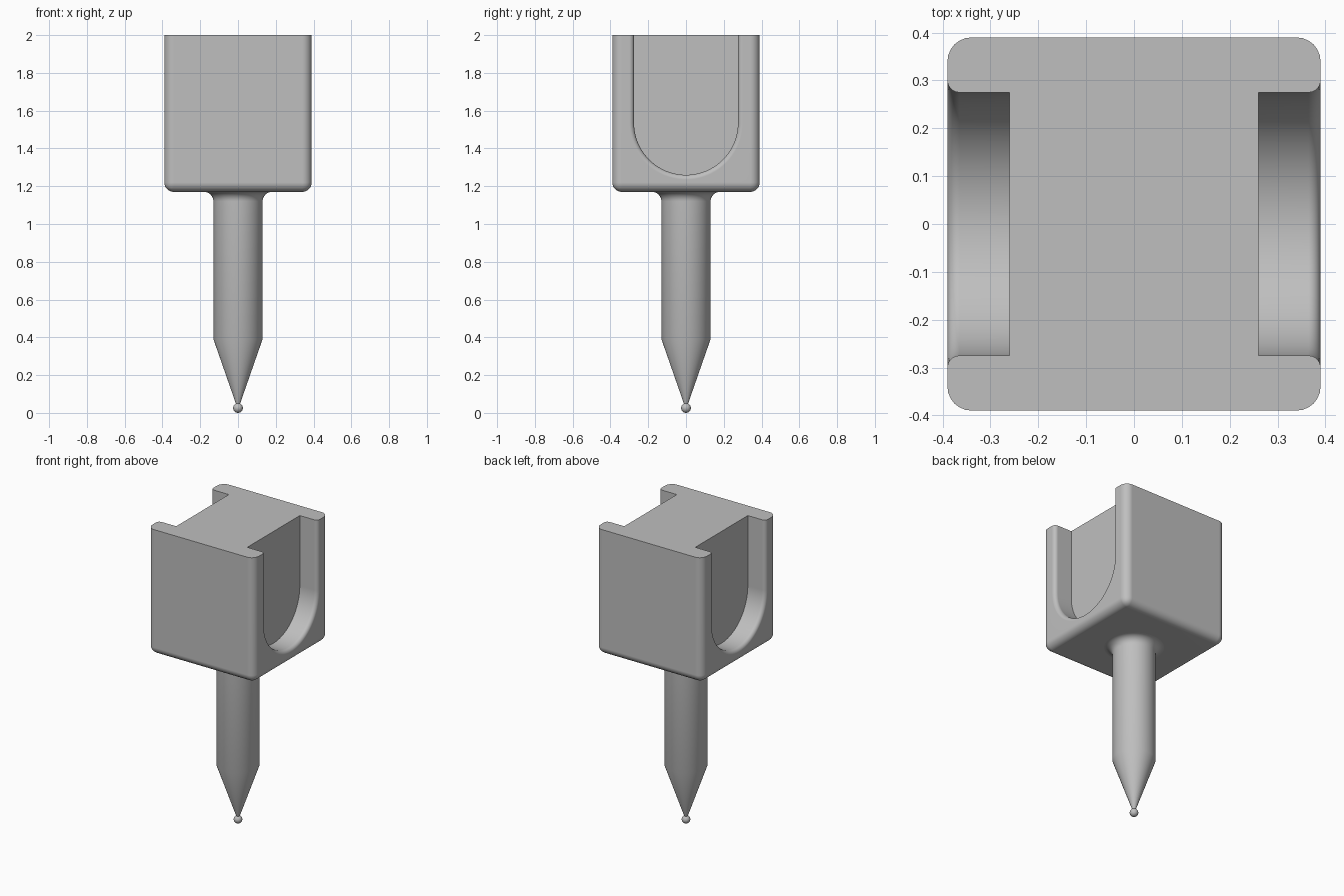
import bpy, bmesh, math

if "Cube" in bpy.data.objects:
    bpy.data.objects.remove(bpy.data.objects["Cube"], do_unlink=True)

HALF, TOP, BOTTOM = 0.39, 2.0, 1.17
SLOT_R, SLOT_Z, SLOT_X, LIP = 0.275, 1.535, 0.26, 0.025

grey = bpy.data.materials.new("plain grey")
grey.use_nodes = True
grey.diffuse_color = (0.52, 0.52, 0.52, 1)
grey.node_tree.nodes["Principled BSDF"].inputs["Base Color"].default_value = (0.52, 0.52, 0.52, 1)


def make_object(name, bm):
    bmesh.ops.recalc_face_normals(bm, faces=bm.faces)
    mesh = bpy.data.meshes.new(name)
    bm.to_mesh(mesh)
    bm.free()
    mesh.materials.append(grey)
    obj = bpy.data.objects.new(name, mesh)
    bpy.context.collection.objects.link(obj)
    return obj


def activate(obj):
    bpy.ops.object.select_all(action='DESELECT')
    obj.select_set(True)
    bpy.context.view_layer.objects.active = obj


def smooth(obj):
    activate(obj)
    bpy.ops.object.shade_smooth_by_angle(angle=math.radians(30))


def lathe(name, profile, steps=64):
    bm = bmesh.new()
    verts = [bm.verts.new((r, 0, z)) for r, z in profile]
    edges = [bm.edges.new(pair) for pair in zip(verts, verts[1:])]
    bmesh.ops.spin(bm, geom=verts + edges, cent=(0, 0, 0), axis=(0, 0, 1),
                   angle=math.tau, steps=steps, use_duplicate=False)
    bmesh.ops.remove_doubles(bm, verts=bm.verts, dist=1e-5)
    obj = make_object(name, bm)
    smooth(obj)
    return obj


def slot_cutter(side):
    # U-shaped prism whose mouth flares out into a rounded lip
    rings = [(SLOT_X, 0)]
    for i in range(7):
        t = math.pi / 2 * i / 6
        rings.append((HALF - LIP + LIP * math.sin(t), LIP * (1 - math.cos(t))))
    rings.append((HALF + 0.1, LIP))
    bm = bmesh.new()
    loops = []
    for x, grow in rings:
        r = SLOT_R + grow
        outline = [(r, TOP + 0.1)]
        for i in range(41):
            a = math.pi * i / 40
            outline.append((r * math.cos(a), SLOT_Z - r * math.sin(a)))
        outline.append((-r, TOP + 0.1))
        loops.append([bm.verts.new((side * x, y, z)) for y, z in outline])
    for a, b in zip(loops, loops[1:]):
        for i in range(len(a)):
            j = (i + 1) % len(a)
            bm.faces.new((a[i], a[j], b[j], b[i]))
    bm.faces.new(loops[0])
    bm.faces.new(loops[-1])
    cutter = make_object("slot_cutter", bm)
    cutter.hide_render = True
    return cutter


# Block: rounded everywhere except around its flat top
bm = bmesh.new()
bmesh.ops.create_cube(bm, size=1)
for v in bm.verts:
    v.co = (v.co.x * 2 * HALF, v.co.y * 2 * HALF, TOP if v.co.z > 0 else BOTTOM)
rounded = [e for e in bm.edges if any(v.co.z < TOP - 0.1 for v in e.verts)]
bmesh.ops.bevel(bm, geom=rounded, offset=0.05, segments=6, profile=0.5, affect='EDGES')
block = make_object("block", bm)

# Slots on both sides, open at the top
for side in (-1, 1):
    cutter = slot_cutter(side)
    cut = block.modifiers.new("slot", 'BOOLEAN')
    cut.operation = 'DIFFERENCE'
    cut.solver = 'EXACT'
    cut.object = cutter
    activate(block)
    bpy.ops.object.modifier_apply(modifier=cut.name)
    bpy.data.objects.remove(cutter, do_unlink=True)
smooth(block)
normals = block.modifiers.new("even_normals", 'WEIGHTED_NORMAL')
normals.keep_sharp = True

# Shaft: pointed cone, straight stem and a fillet under the block
fillet = [(0.18 - 0.05 * math.cos(math.pi / 2 * i / 8),
           BOTTOM - 0.05 + 0.05 * math.sin(math.pi / 2 * i / 8)) for i in range(9)]
lathe("shaft", [(0, 0.04), (0.008, 0.04), (0.13, 0.39)] + fillet + [(0, BOTTOM + 0.01)])

# Ball at the tip
BALL = 0.026
lathe("tip_ball", [(BALL * math.sin(math.pi * i / 16), BALL - BALL * math.cos(math.pi * i / 16))
                   for i in range(17)], steps=32)
